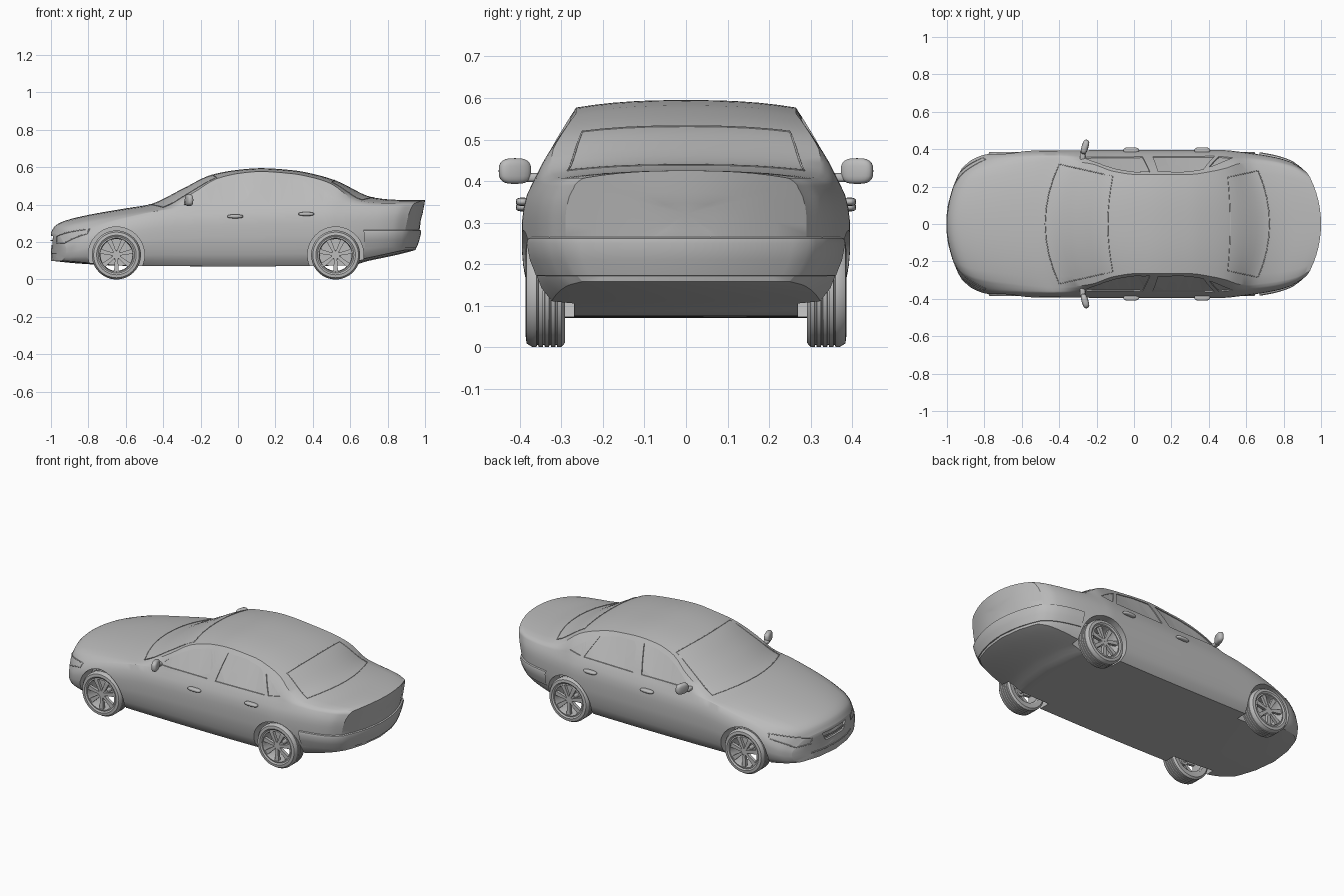
import bpy, bmesh, math
from mathutils import Vector, Matrix
from mathutils.bvhtree import BVHTree

if "Cube" in bpy.data.objects:
    bpy.data.objects.remove(bpy.data.objects["Cube"])

grey = bpy.data.materials.new("plain_grey")
grey.use_nodes = True
grey.diffuse_color = (0.5, 0.5, 0.5, 1)
for node in grey.node_tree.nodes:
    if node.type == "BSDF_PRINCIPLED":
        node.inputs["Base Color"].default_value = grey.diffuse_color


def select(ob):
    bpy.ops.object.select_all(action="DESELECT")
    ob.select_set(True)
    bpy.context.view_layer.objects.active = ob


def finish(name, bm, angle=35, cutter=False):
    bmesh.ops.recalc_face_normals(bm, faces=bm.faces)
    mesh = bpy.data.meshes.new(name)
    bm.to_mesh(mesh)
    bm.free()
    mesh.materials.append(grey)
    ob = bpy.data.objects.new(name, mesh)
    bpy.context.collection.objects.link(ob)
    if cutter:
        ob.hide_render = True
    else:
        select(ob)
        bpy.ops.object.shade_smooth_by_angle(angle=math.radians(angle))
    return ob


def curve_through(*pts):
    """Monotone smooth interpolation through (x, value) points."""
    xs, vs = zip(*pts)
    d = [(vs[i + 1] - vs[i]) / (xs[i + 1] - xs[i]) for i in range(len(xs) - 1)]
    m = [d[0]] + [2 * a * b / (a + b) if a * b > 0 else 0 for a, b in zip(d, d[1:])] + [d[-1]]

    def f(x):
        x = min(max(x, xs[0]), xs[-1])
        i = max(k for k in range(len(d)) if xs[k] <= x)
        h = xs[i + 1] - xs[i]
        t = (x - xs[i]) / h
        a = vs[i] + t * t * (3 - 2 * t) * (vs[i + 1] - vs[i])
        return a + h * t * (1 - t) * ((1 - t) * m[i] - t * m[i + 1])
    return f


# Body shape along its length
top = curve_through((-1, .25), (-.98, .285), (-.93, .312), (-.8, .345), (-.6, .38), (-.47, .402),
                    (-.3, .483), (-.14, .56), (0, .586), (.12, .595), (.3, .583), (.42, .56),
                    (.52, .53), (.73, .437), (.85, .426), (1, .425))
bottom = curve_through((-1, .1), (-.85, .085), (-.6, .073), (0, .07), (.6, .075), (.7, .1), (1, .158))
width = curve_through((-1, .3), (-.97, .345), (-.92, .37), (-.82, .385), (-.6, .393), (0, .395),
                      (.5, .395), (.65, .387), (.85, .36), (.95, .33), (1, .29))
belt = curve_through((-1, .19), (-.9, .265), (-.7, .33), (-.45, .375), (0, .39), (.5, .4), (1, .385))
edge = curve_through((-1, .75), (-.8, .8), (-.48, .86), (-.3, .82), (-.14, .71), (0, .67),
                     (.3, .67), (.42, .71), (.52, .76), (.62, .83), (.73, .85), (1, .85))
bow = curve_through((-1, .9), (-.48, .73), (-.14, .45), (.1, 0), (.45, -.15), (.73, -.75), (1, -.9))
flank = curve_through((0, .86), (.1, .93), (.25, .97), (.5, 1), (.7, 1), (.88, .975), (1, .93))


def warp(s, y, z):
    """Bow the ends in plan and lean the tail forward."""
    tail = max(0, (s - .75) / .25) ** 2
    lean = .05 * min(1, max(0, (.42 - z) / .26))
    return Vector((s + bow(s) * y * y - tail * lean, y, z))


def side_y(s, z):
    return width(s) * flank((z - bottom(s)) / (belt(s) - bottom(s)))


def section(s):
    w, zb, zs, zt = width(s), bottom(s), belt(s), top(s)
    drop, yt = .018, edge(s) * w
    half = [(0, zb), (w * .45, zb), (w * .75, zb)]
    half += [(w * flank(k / 10), zb + (zs - zb) * k / 10) for k in range(11)]
    for k in range(1, 6):
        t = k / 5
        half.append((.93 * w + (yt - .93 * w) * t + .005 * math.sin(math.pi * t),
                     zs + (zt - drop - zs) * t))
    half += [(yt * k / 6, zt - drop * (k / 6) ** 2.5) for k in range(5, -1, -1)]
    return half + [(-y, z) for y, z in half[-2:0:-1]]


def bridge(bm, rings, closed=True):
    for a, b in zip(rings, rings[1:]):
        n = len(a)
        for i in range(n if closed else n - 1):
            j = (i + 1) % n
            bm.faces.new((a[i], a[j], b[j], b[i]))


# Body shell
def scaled(ring, f):
    mid = sum(z for _, z in ring) / len(ring)
    return [(y * f, mid + (z - mid) * f) for y, z in ring]


bm = bmesh.new()
count = 76
stations = [u * (1.5 - .5 * u * u) for u in (2 * i / count - 1 for i in range(count + 1))]
layers = [(-1, scaled(section(-1), f)) for f in (.25, .5, .75)]
layers += [(s, section(s)) for s in stations]
layers += [(1, scaled(section(1), f)) for f in (.75, .5, .25)]
rings = [[bm.verts.new(warp(s, y, z)) for y, z in ring] for s, ring in layers]
bridge(bm, rings)
for ring in (rings[0], rings[-1]):
    hub = bm.verts.new(sum((v.co for v in ring), Vector()) / len(ring))
    for a, b in zip(ring, ring[1:] + ring[:1]):
        bm.faces.new((a, b, hub))
bmesh.ops.recalc_face_normals(bm, faces=bm.faces)
surface = BVHTree.FromBMesh(bm)
body = finish("body", bm)


def project(pts, way, steps=5, closed=True):
    """Drop a 2D outline onto the body along the direction 'way'."""
    way = Vector(way)
    axis = max(range(3), key=lambda k: abs(way[k]))
    found = []
    pairs = list(zip(pts, pts[1:] + pts[:1]))
    for p, q in pairs if closed else pairs[:-1]:
        for k in range(steps):
            c = [p[n] + (q[n] - p[n]) * k / steps for n in (0, 1)]
            c.insert(axis, 0)
            hit = surface.ray_cast(Vector(c) - way * 2, way)[0]
            if hit:
                found.append(hit)
    return found


cutters = []


def recess(name, pts, way, depth):
    ring = project(pts, way)
    bm = bmesh.new()
    loops = [[bm.verts.new(p + Vector(way) * d) for p in ring] for d in (depth, -.05)]
    bridge(bm, loops)
    for loop in loops:
        bm.faces.new(loop)
    bmesh.ops.triangulate(bm, faces=bm.faces)
    cutters.append(finish(name, bm, cutter=True))


def trim(name, pts, way, radius=.003, closed=True, steps=5):
    data = bpy.data.curves.new(name, "CURVE")
    data.dimensions = "3D"
    data.bevel_depth, data.bevel_resolution = radius, 1
    line = project(pts, way, steps, closed)
    spline = data.splines.new("POLY")
    spline.points.add(len(line) - 1)
    for point, p in zip(spline.points, line):
        point.co = (*p, 1)
    spline.use_cyclic_u = closed
    data.materials.append(grey)
    ob = bpy.data.objects.new(name, data)
    bpy.context.collection.objects.link(ob)
    select(ob)
    bpy.ops.object.convert(target="MESH")


def pebble(name, loc, size, turn=0):
    """A rounded block."""
    bm = bmesh.new()
    bmesh.ops.create_uvsphere(bm, u_segments=20, v_segments=12, radius=1)
    for v in bm.verts:
        v.co = [math.copysign(abs(c) ** .7, c) * d / 2 for c, d in zip(v.co, size)]
    bm.transform(Matrix.Translation(loc) @ Matrix.Rotation(turn, 4, "Z"))
    finish(name, bm, 60)


def lathe(bm, profile, steps=48):
    rings = [[bm.verts.new((r * math.cos(a), y, r * math.sin(a))) for r, y in profile]
             for a in (2 * math.pi * i / steps for i in range(steps))]
    bridge(bm, rings + rings[:1])


# Wheels, with the outer face towards +y before mirroring
def wheel(label, x, side):
    place = Matrix.Translation((x, 0, .131)) @ Matrix.Diagonal((1, side, 1, 1))
    bm = bmesh.new()
    tread = []
    for k in range(5):
        y = .37 - k * .015
        tread += [(.131, y), (.131, y - .01), (.126, y - .011), (.126, y - .014)]
    lathe(bm, [(.094, .378), (.106, .386), (.122, .384)] + tread[:-2] + [(.12, .291), (.094, .294)])
    bm.transform(place)
    finish(label + "_tyre", bm)

    bm = bmesh.new()
    lathe(bm, [(.098, .38), (.09, .382), (.086, .37), (.085, .3), (.098, .295)])
    lathe(bm, [(.001, .374), (.022, .374), (.026, .368), (.026, .345), (.001, .345)], 24)
    for k in range(7):
        spoke = bmesh.ops.create_cube(bm, size=1)["verts"]
        spin = Matrix.Rotation(2 * math.pi * k / 7 + math.pi / 2, 4, "Y")
        for v in spoke:
            outer = v.co.x > 0
            v.co = spin @ Vector((.09 if outer else .018, (.368 if outer else .366) + v.co.y * .018,
                                  v.co.z * (.026 if outer else .015)))
    lathe(bm, [(.001, .35), (.012, .35), (.012, .24), (.001, .24)], 16)
    bm.transform(place)
    finish(label + "_rim", bm)

    bm = bmesh.new()
    bmesh.ops.create_cone(bm, cap_ends=True, segments=48, radius1=.15, radius2=.15, depth=.18)
    bm.transform(Matrix.Translation((x, side * .36, .131)) @ Matrix.Rotation(math.pi / 2, 4, "X"))
    cutters.append(finish(label + "_arch_cutter", bm, cutter=True))


windows = {
    "front_window": [(-.27, .405), (-.22, .45), (-.16, .49), (-.09, .523), (0, .545), (.085, .553), (.045, .405)],
    "rear_window": [(.1, .405), (.13, .553), (.25, .55), (.37, .525), (.43, .41)],
    "quarter_window": [(.4, .51), (.46, .475), (.53, .425), (.455, .412)],
}
for side, hand in ((1, "left"), (-1, "right")):
    wheel("front_" + hand + "_wheel", -.65, side)
    wheel("rear_" + hand + "_wheel", .522, side)
    for name, pts in windows.items():
        recess(hand + "_" + name, pts, (0, -side, 0), .006)
    # Door handles and mirrors
    for name, x, z in (("front", -.015, .337), ("rear", .365, .35)):
        pebble(hand + "_" + name + "_handle", (x, side * .394, z), (.085, .032, .02))
    pebble(hand + "_mirror_head", (-.262, side * .412, .424), (.036, .08, .062), -side * .3)
    pebble(hand + "_mirror_stalk", (-.275, side * .365, .408), (.03, .06, .022))
    # Headlamp outline
    trim(hand + "_headlamp_edge", [(side * y, z) for y, z in (
        (.18, .228), (.27, .25), (.345, .27), (.355, .245), (.28, .195), (.19, .195))], (1, 0, 0))


# Front openings and slats
recess("grille_opening", [(-.11, .232), (.11, .232), (.085, .185), (-.085, .185)], (1, 0, 0), .012)
recess("lower_intake", [(-.2, .16), (.2, .16), (.17, .118), (-.17, .118)], (1, 0, 0), .015)
for z, half in ((.208, .097), (.139, .185)):
    trim("grille_slat", [(-half, z), (half, z), (half, z)], (1, 0, 0), .004, False)


# Windscreen and rear glass seams
def glass_edge(name, low, high):
    span = [k / 4 - 1 for k in range(9)]
    rows = [[(x + b * (t * h) ** 2, t * h) for t in span] for x, b, h in (low, high)]
    trim(name, rows[0] + rows[1][::-1], (0, 0, -1), .0025)


glass_edge("windscreen_seam", (-.475, .73, .32), (-.14, .4, .255))
glass_edge("rear_glass_seam", (.725, -.75, .285), (.515, -.2, .25))

# Rear bumper wrapping round the tail
bm = bmesh.new()
columns = []
tail_path = [1 - .22 * k / 12 for k in range(13)]
for z, out in ((.17, -.01), (.172, .004), (.21, .01), (.25, .012), (.262, .008), (.268, -.01)):
    half = [warp(1, side_y(1, z) * k / 8, z) for k in range(8)]
    half += [warp(s, side_y(s, z), z) for s in tail_path]
    path = [Vector((p.x, -p.y, p.z)) for p in half[:0:-1]] + half
    row = []
    for i, p in enumerate(path):
        d = path[min(i + 1, len(path) - 1)] - path[max(i - 1, 0)]
        row.append(bm.verts.new(p + Vector((d.y, -d.x, 0)).normalized() * out))
    columns.append(row)
bridge(bm, columns, closed=False)
finish("rear_bumper", bm)

# Cut the arches, windows and openings out of the body
for cutter in cutters:
    mod = body.modifiers.new(cutter.name, "BOOLEAN")
    mod.operation, mod.solver, mod.object = "DIFFERENCE", "EXACT", cutter
select(body)
bpy.ops.object.convert(target="MESH")
bpy.ops.object.shade_smooth_by_angle(angle=math.radians(30))
for cutter in cutters:
    bpy.data.objects.remove(cutter)
